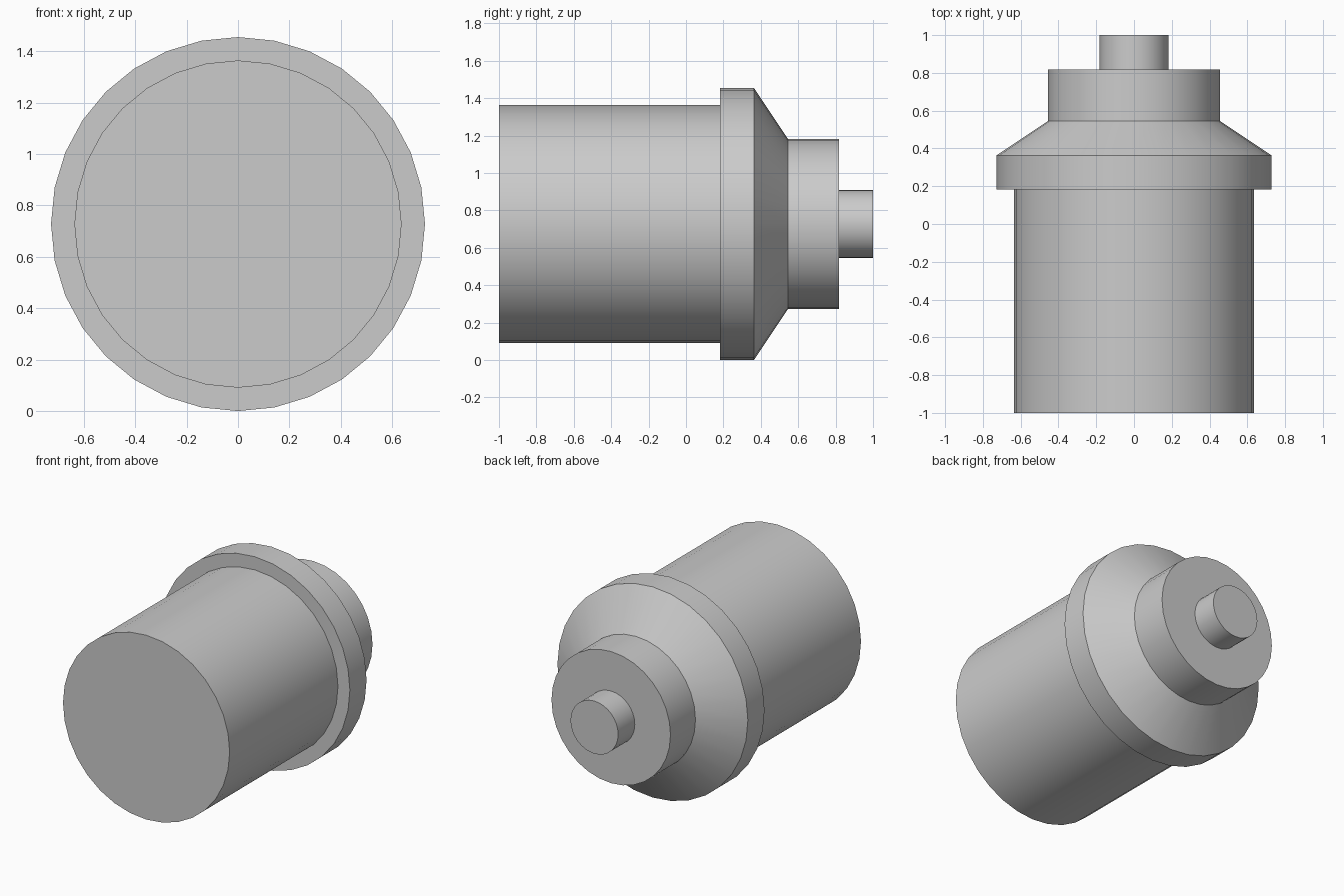
import bpy
import bmesh
from math import sin, cos, pi, radians

if "Cube" in bpy.data.objects:
    bpy.data.objects.remove(bpy.data.objects["Cube"])

UNIT = 1 / 11      # every size is a whole number of these steps
SIDES = 32
AXIS_Z = 8 * UNIT  # height of the turning axis

grey = bpy.data.materials.new("plain_grey")
grey.use_nodes = True
colour = (0.6, 0.6, 0.6, 1)
grey.diffuse_color = colour
grey.node_tree.nodes["Principled BSDF"].inputs["Base Color"].default_value = colour


def turned(name, profile, cap_front=False, cap_back=False):
    """Revolve (radius, y) steps around the front-to-back axis."""
    bm = bmesh.new()
    rings = []
    for r, y in profile:
        angles = [2 * pi * i / SIDES for i in range(SIDES)]
        rings.append([bm.verts.new((r * UNIT * sin(a), y * UNIT, AXIS_Z + r * UNIT * cos(a)))
                      for a in angles])
    for near, far in zip(rings, rings[1:]):
        for i in range(SIDES):
            j = (i + 1) % SIDES
            bm.faces.new((near[i], near[j], far[j], far[i]))
    if cap_front:
        bm.faces.new(rings[0][::-1])
    if cap_back:
        bm.faces.new(rings[-1])
    mesh = bpy.data.meshes.new(name)
    bm.to_mesh(mesh)
    bm.free()
    mesh.materials.append(grey)
    obj = bpy.data.objects.new(name, mesh)
    bpy.context.collection.objects.link(obj)
    bpy.ops.object.select_all(action="DESELECT")
    obj.select_set(True)
    bpy.context.view_layer.objects.active = obj
    bpy.ops.object.shade_smooth_by_angle(angle=radians(30))
    return obj


# Long cylinder with the closed front
turned("main_body", [(7, -11), (7, 2)], cap_front=True)
# Wider collar, tapering towards the back
turned("tapered_collar", [(7, 2), (8, 2), (8, 4), (5, 6)])
# Narrow neck with its back shoulder
turned("neck", [(5, 6), (5, 9), (2, 9)])
# Small pin at the back
turned("end_pin", [(2, 9), (2, 11)], cap_back=True)
